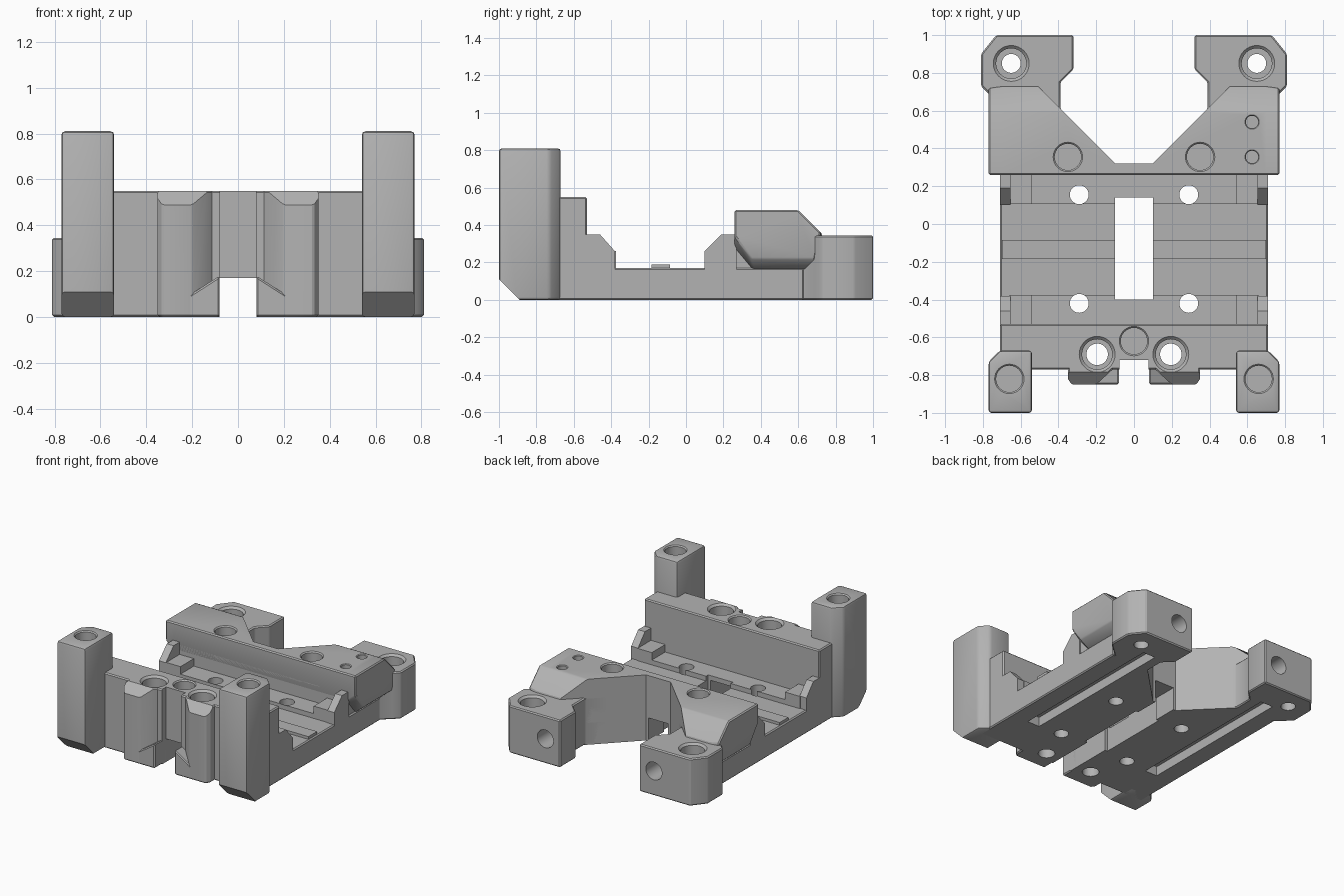
import bpy, bmesh, math
from mathutils import Vector

if "Cube" in bpy.data.objects:
    bpy.data.objects.remove(bpy.data.objects["Cube"])

grey = bpy.data.materials.new("machined grey")
grey.use_nodes = True
colour = (0.45, 0.45, 0.45, 1)
grey.diffuse_color = colour
grey.node_tree.nodes["Principled BSDF"].inputs["Base Color"].default_value = colour

parts, cutters = [], []


def loft(name, rings, group=parts, bevel=0.008, segments=1):
    """Skin a list of equal rings of points and close both ends."""
    bm = bmesh.new()
    loops = [[bm.verts.new(p) for p in ring] for ring in rings]
    n = len(loops[0])
    for a, b in zip(loops, loops[1:]):
        for i in range(n):
            j = (i + 1) % n
            bm.faces.new((a[i], a[j], b[j], b[i]))
    bm.faces.new(loops[0])
    bm.faces.new(loops[-1])
    bmesh.ops.recalc_face_normals(bm, faces=bm.faces)
    mesh = bpy.data.meshes.new(name)
    bm.to_mesh(mesh)
    bm.free()
    mesh.materials.append(grey)
    obj = bpy.data.objects.new(name, mesh)
    bpy.context.collection.objects.link(obj)
    if group is parts and bevel:
        mod = obj.modifiers.new("edge break", 'BEVEL')
        mod.width, mod.segments = bevel, segments
        mod.limit_method, mod.angle_limit = 'ANGLE', math.radians(35)
    group.append(obj)
    return obj


def plan(name, pts, z0, z1, s=1, **kw):
    return loft(name, [[(s * x, y, z) for x, y in pts] for z in (z0, z1)], **kw)


def side(name, pts, x0, x1, s=1, **kw):
    return loft(name, [[(s * x, y, z) for y, z in pts] for x in (x0, x1)], **kw)


def box(name, x0, x1, y0, y1, z0, z1, s=1, **kw):
    return plan(name, [(x0, y0), (x1, y0), (x1, y1), (x0, y1)], z0, z1, s, **kw)


def circle(r, n=32):
    return [(r * math.cos(math.tau * i / n), r * math.sin(math.tau * i / n)) for i in range(n)]


def hole(x, y, r, z0, z1, rim=0.0):
    """Vertical bore with an optional chamfered mouth at z1."""
    levels = [(z0, r), (z1 - rim, r), (z1, r + rim), (z1 + 0.02, r + rim)] if rim else [(z0, r), (z1 + 0.02, r)]
    loft("bore_cutter", [[(x + a, y + b, z) for a, b in circle(q)] for z, q in levels], cutters)


# Base plate, raised strip and end shelves
box("base_plate", -0.71, 0.71, -0.75, 0.63, 0, 0.17)
box("centre_strip", -0.7, 0.7, -0.185, -0.085, 0.1, 0.19, bevel=0)
box("front_shelf", -0.66, 0.66, -0.54, -0.375, 0.1, 0.205, bevel=0)
box("rear_shelf", -0.66, 0.66, 0.105, 0.27, 0.1, 0.205, bevel=0)

# Front wall
box("front_wall", -0.71, 0.71, -0.77, -0.53, 0, 0.55)

# Rear bridge with overhanging, undercut ends
outer = [(0.26, 0.48), (0.6, 0.48), (0.72, 0.36), (0.69, 0.22), (0.35, 0.22), (0.26, 0.34)]
inner = [(0.26, 0.48), (0.6, 0.48), (0.73, 0.35), (0.69, 0.16), (0.36, 0.16), (0.26, 0.28)]
bridge = loft("rear_bridge", [[(x, y, z) for y, z in prof] for x, prof in
              ((-0.77, outer), (-0.70, inner), (0.70, inner), (0.77, outer))])
box("rear_wall_core", -0.7, 0.7, 0.26, 0.62, 0.1, 0.33, bevel=0)

for s, label in ((1, "left"), (-1, "right")):
    # Tall front posts with a sloped toe
    post = [(0.54, -1), (0.77, -1), (0.77, -0.73), (0.71, -0.67), (0.54, -0.67)]
    plan(label + "_front_post", post, 0, 0.81, s, bevel=0.016, segments=2)
    side("toe_cutter", [(-1.05, -0.05), (-0.84, -0.05), (-1.05, 0.16)], 0.4, 0.9, s, group=cutters)

    # Front bosses with a foot
    boss = [(0.08, -0.74), (0.2, -0.85), (0.33, -0.85), (0.35, -0.82), (0.35, -0.7), (0.08, -0.7)]
    plan(label + "_boss", boss, 0, 0.55, s)
    foot = [(0.08, 0), (0.22, 0), (0.22, 0.09), (0.08, 0.18)]
    loft(label + "_boss_foot", [[(s * x, y, z) for x, z in foot] for y in (-0.85, -0.7)])
    side("boss_chamfer_cutter", [(-0.87, 0.47), (-0.87, 0.6), (-0.73, 0.6)], 0.05, 0.4, s, group=cutters)

    # Corner stops beside the tray
    front = [(-0.54, 0.1), (-0.38, 0.1), (-0.38, 0.26), (-0.46, 0.35), (-0.54, 0.35)]
    rear = [(0.27, 0.1), (0.1, 0.1), (0.1, 0.26), (0.19, 0.35), (0.27, 0.35)]
    for end, prof in (("front", front), ("rear", rear)):
        side(f"{label}_{end}_stop", prof, 0.655, 0.71, s, bevel=0)
    box(label + "_front_step", 0.54, 0.66, -0.54, -0.375, 0.1, 0.26, s, bevel=0)
    box(label + "_rear_step", 0.54, 0.66, 0.105, 0.27, 0.1, 0.26, s, bevel=0)

    # Rear arms
    arm = [(0.73, 1), (0.81, 0.9), (0.81, 0.73), (0.77, 0.69), (0.70, 0.63), (0.70, 0.5),
           (0.28, 0.5), (0.39, 0.61), (0.39, 0.75), (0.32, 0.82), (0.32, 1)]
    plan(label + "_rear_arm", arm, 0, 0.345, s)

    # Bores on both sides
    hole(s * 0.65, 0.85, 0.05, -0.1, 0.25)
    hole(s * 0.65, 0.85, 0.08, 0.2, 0.345, 0.015)
    hole(s * 0.35, 0.355, 0.07, 0.3, 0.48, 0.008)
    hole(s * 0.195, -0.69, 0.057, -0.1, 0.5)
    hole(s * 0.195, -0.69, 0.08, 0.42, 0.55, 0.015)
    hole(s * 0.66, -0.82, 0.07, 0.5, 0.81, 0.008)
    for y in (0.155, -0.42):
        hole(s * 0.29, y, 0.05, -0.1, 0.3)
    loft("arm_bore_cutter", [[(s * 0.44 + a, y, 0.18 + b) for a, b in circle(0.065)]
                             for y in (0.8, 1.1)], cutters)

    # Underside groove
    box("groove_cutter", 0.47, 0.57, -0.44, 0.78, -0.1, 0.07, s, group=cutters)

# Bores that are not mirrored
hole(0, -0.62, 0.07, 0.35, 0.55, 0.008)
for y in (0.54, 0.355):
    hole(0.625, y, 0.033, 0.36, 0.48, 0.005)

# Channel, tray slot, front recess and rear notch
box("channel_cutter", -0.08, 0.08, -1.1, 0.5, -0.1, 0.17, group=cutters)
box("slot_cutter", -0.1, 0.1, -0.4, 0.14, -0.2, 0.3, group=cutters)
box("recess_cutter", -0.078, 0.078, -1.2, -0.72, -0.3, 0.7, group=cutters)
notch = plan("notch_cutter", [(-0.1, 0.32), (0.1, 0.32), (0.6, 0.82), (-0.6, 0.82)], -0.3, 0.8, group=cutters)


def bounds(obj):
    pts = [v.co for v in obj.data.vertices]
    return [(min(p[i] for p in pts), max(p[i] for p in pts)) for i in range(3)]


# Cut every part with the cutters that reach it, then freeze the result
for part in parts:
    pb = bounds(part)
    for cut in cutters:
        if cut is notch and "arm" in part.name:
            continue
        if "toe" in cut.name and "post" not in part.name:
            continue
        if "boss_chamfer" in cut.name and not part.name.endswith("boss"):
            continue
        if all(a[0] < b[1] and b[0] < a[1] for a, b in zip(pb, bounds(cut))):
            mod = part.modifiers.new("cut", 'BOOLEAN')
            mod.operation, mod.solver, mod.object = 'DIFFERENCE', 'EXACT', cut

bpy.context.view_layer.update()
graph = bpy.context.evaluated_depsgraph_get()
frozen = [bpy.data.meshes.new_from_object(p.evaluated_get(graph)) for p in parts]
for part, mesh in zip(parts, frozen):
    part.modifiers.clear()
    part.data = mesh
for cut in cutters:
    bpy.data.objects.remove(cut)

# Smooth bores, sharp edges elsewhere
bpy.ops.object.select_all(action='DESELECT')
for part in parts:
    part.select_set(True)
bpy.context.view_layer.objects.active = parts[0]
bpy.ops.object.shade_smooth_by_angle(angle=math.radians(25))
